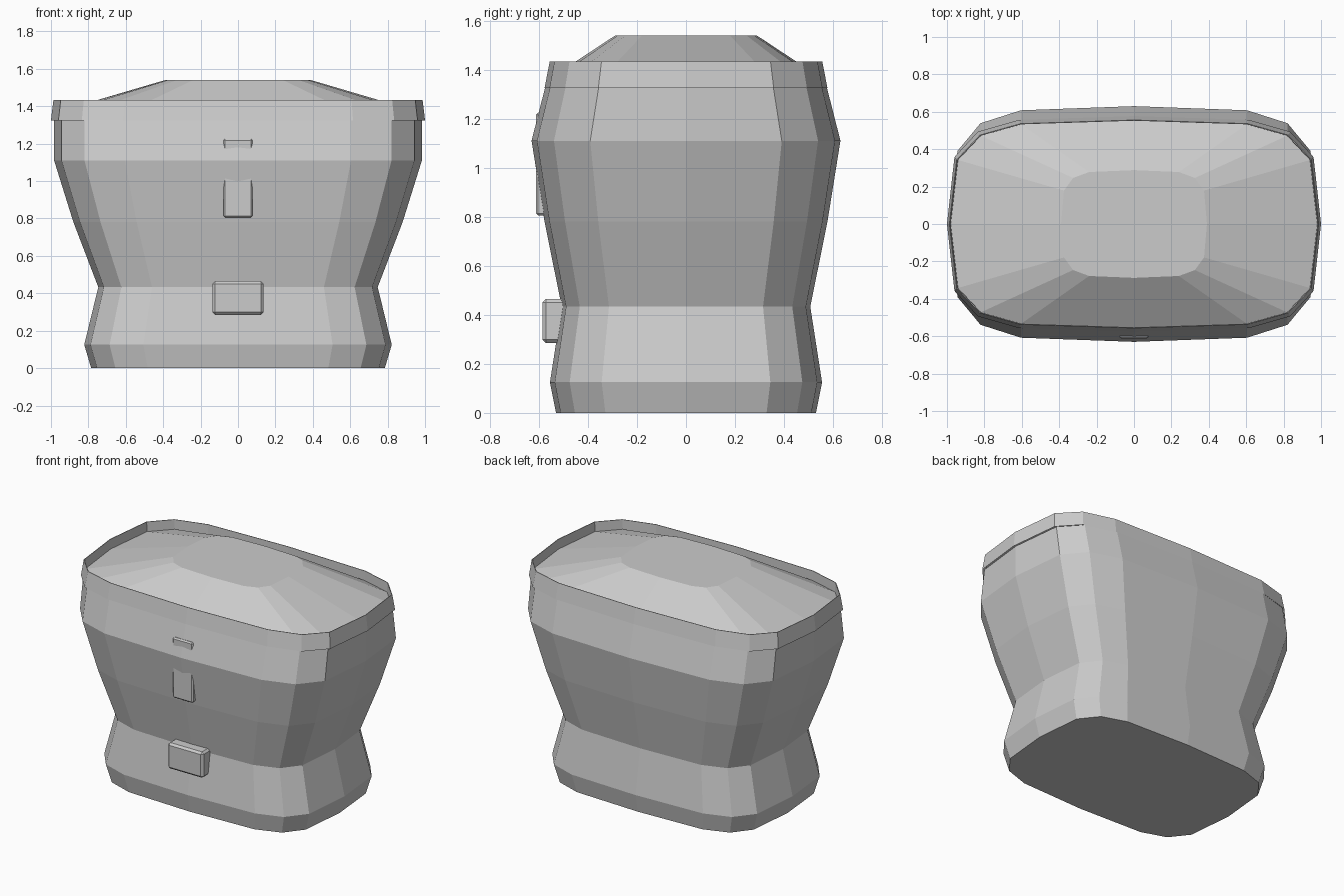
import bpy, bmesh

if "Cube" in bpy.data.objects:
    bpy.data.objects.remove(bpy.data.objects["Cube"])

# Quarter of the rounded-rectangle cross-section, in unit size
QUARTER = [(1, 0), (.96, .62), (.835, .855), (.615, .965), (0, 1)]
SECTION = (QUARTER
           + [(-x, y) for x, y in QUARTER[-2::-1]]
           + [(-x, -y) for x, y in QUARTER[1:]]
           + [(x, -y) for x, y in QUARTER[-2:0:-1]])


def finish(name, bm):
    bmesh.ops.recalc_face_normals(bm, faces=bm.faces)
    mesh = bpy.data.meshes.new(name)
    bm.to_mesh(mesh)
    bm.free()
    obj = bpy.data.objects.new(name, mesh)
    bpy.context.collection.objects.link(obj)
    return obj


def loft(name, profile, cap_first=False, cap_last=False):
    """Stack the section at (half width, half depth, height) stations."""
    bm = bmesh.new()
    rings = [[bm.verts.new((x * a, y * b, z)) for x, y in SECTION]
             for a, b, z in profile]
    n = len(SECTION)
    for low, high in zip(rings, rings[1:]):
        for i in range(n):
            j = (i + 1) % n
            bm.faces.new((low[i], low[j], high[j], high[i]))
    if cap_first:
        bm.faces.new(rings[0][::-1])
    if cap_last:
        bm.faces.new(rings[-1])
    return finish(name, bm)


def plate(name, x, y0, y1, z0, z1, bevel):
    """Bevelled box, symmetric in x."""
    bm = bmesh.new()
    bmesh.ops.create_cube(bm, size=1)
    for v in bm.verts:
        v.co = (v.co.x * 2 * x, (y0 + y1) / 2 + v.co.y * (y1 - y0),
                (z0 + z1) / 2 + v.co.z * (z1 - z0))
    bmesh.ops.bevel(bm, geom=bm.edges[:], offset=bevel, segments=1,
                    affect='EDGES')
    return finish(name, bm)


# Waisted body with closed base
loft("body", [(.785, .53, 0), (.822, .555, .125), (.747, .507, .433),
              (.88, .577, .78), (.983, .63, 1.11), (.983, .574, 1.33)],
     cap_first=True)

# Thin rim, sunken edge and raised flat-topped lid
loft("lid", [(1.0, .577, 1.325), (.987, .556, 1.433), (.983, .552, 1.433),
             (.98, .552, 1.366), (.39, .288, 1.54)], cap_last=True)

# Front fittings: upper strap half sunk in the body, lower block
plate("front_strap", .078, -.612, -.54, .805, 1.226, .009)
plate("front_block", .136, -.585, -.48, .285, .465, .014)
